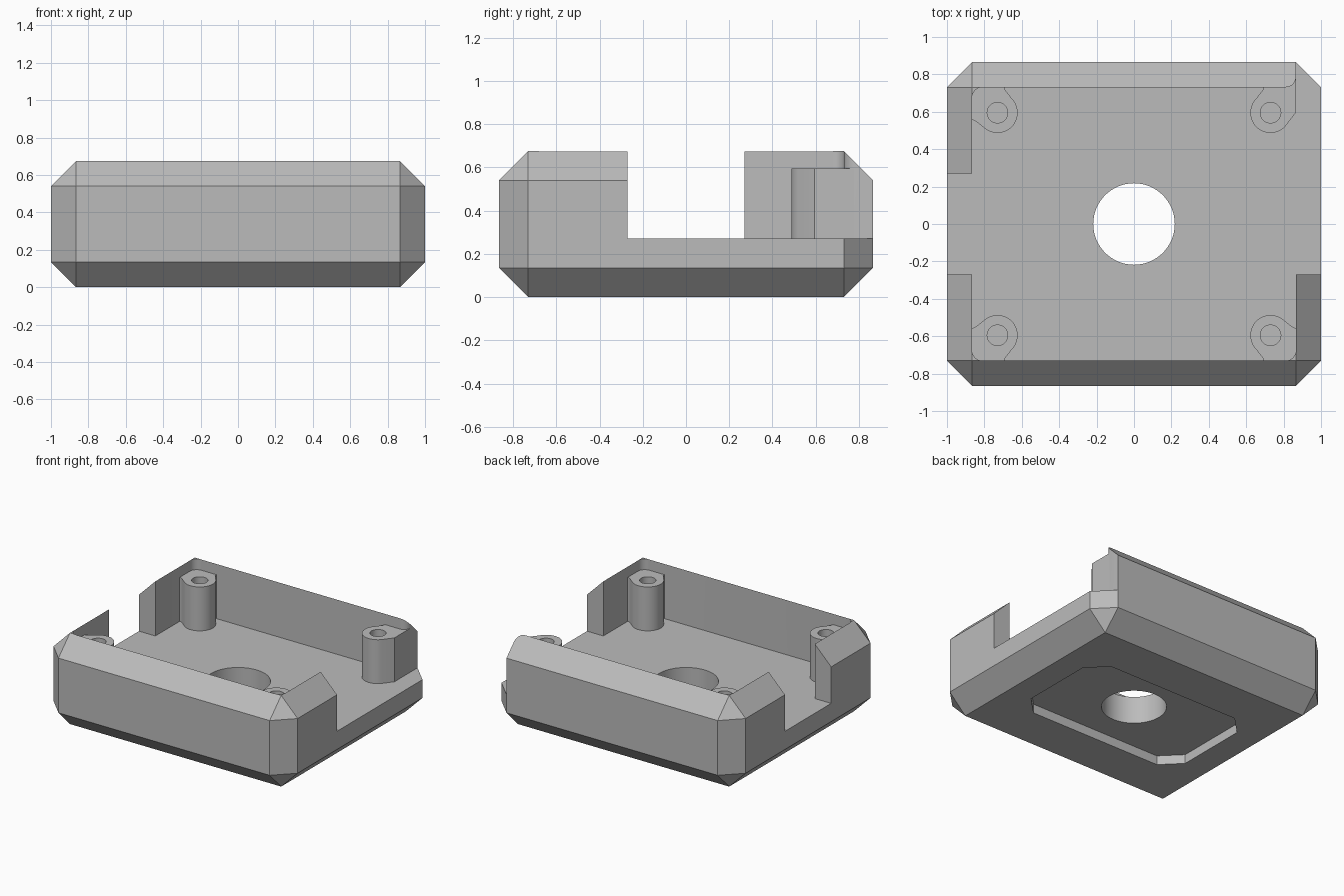
import bpy, bmesh
from math import cos, sin, pi, radians

if "Cube" in bpy.data.objects:
    bpy.data.objects.remove(bpy.data.objects["Cube"])

U = 0.135                      # wall thickness and chamfer size
HX, HY, H = 1.0, 0.865, 0.675  # half width, half depth, height
FLOOR = 2 * U
IX, IY = HX - U, HY - U        # inner half sizes

grey = bpy.data.materials.new("light grey")
grey.use_nodes = True
grey.diffuse_color = (0.5, 0.5, 0.5, 1)
grey.node_tree.nodes["Principled BSDF"].inputs["Base Color"].default_value = grey.diffuse_color


def arc(cx, cy, r, a0, a1, n):
    angles = [radians(a0 + (a1 - a0) * i / n) for i in range(n + 1)]
    return [(cx + r * cos(a), cy + r * sin(a)) for a in angles]


def prism(name, outline, z0, z1):
    """Extrude a flat outline between two heights."""
    bm = bmesh.new()
    face = bm.faces.new([bm.verts.new((x, y, z0)) for x, y in outline])
    top = bmesh.ops.extrude_face_region(bm, geom=[face])["geom"]
    verts = [v for v in top if isinstance(v, bmesh.types.BMVert)]
    bmesh.ops.translate(bm, verts=verts, vec=(0, 0, z1 - z0))
    bmesh.ops.recalc_face_normals(bm, faces=bm.faces)
    mesh = bpy.data.meshes.new(name)
    bm.to_mesh(mesh)
    bm.free()
    mesh.materials.append(grey)
    obj = bpy.data.objects.new(name, mesh)
    bpy.context.collection.objects.link(obj)
    return obj


def rect(x0, x1, y0, y1):
    return [(x0, y0), (x1, y0), (x1, y1), (x0, y1)]


def circle(cx, cy, r, n=48):
    return arc(cx, cy, r, 0, 360, n)[:-1]


def apply(obj, mod):
    bpy.ops.object.select_all(action="DESELECT")
    obj.select_set(True)
    bpy.context.view_layer.objects.active = obj
    bpy.ops.object.modifier_apply(modifier=mod.name)


def cut(obj, outline, z0, z1):
    cutter = prism("cutter", outline, z0, z1)
    mod = obj.modifiers.new("cut", "BOOLEAN")
    mod.operation, mod.solver, mod.object = "DIFFERENCE", "EXACT", cutter
    apply(obj, mod)
    bpy.data.objects.remove(cutter)


def smooth(obj):
    bpy.ops.object.select_all(action="DESELECT")
    obj.select_set(True)
    bpy.context.view_layer.objects.active = obj
    bpy.ops.object.shade_smooth_by_angle(angle=radians(25))


# Chamfered case
case = prism("case", rect(-HX, HX, -HY, HY), 0, H)
bevel = case.modifiers.new("chamfer", "BEVEL")
bevel.width, bevel.segments = U, 1
apply(case, bevel)

# Cavity with rounded corners; the back left corner rounds off the free wall end
R, E = 0.055, 0.001
cx, cy = IX + E - R, IY + E - R
cavity = (arc(-cx, -cy, R, 180, 270, 8) + arc(cx, -cy, R, 270, 360, 8)
          + arc(cx, IY + E + R, R, 0, -90, 8) + arc(-cx, cy, R, 90, 180, 8))
cut(case, cavity, FLOOR, 1)

# Side openings: a notch on one side, open through the back corner on the other
cut(case, rect(-1.2, -IX + 0.1, -FLOOR, FLOOR), FLOOR, 1)
cut(case, rect(IX, 1.2, -FLOOR, 1.2), FLOOR, 1)
cut(case, rect(IX - 0.1, 1.2, -FLOOR, FLOOR), FLOOR, 1)

# Centre hole and the octagonal recess underneath
cut(case, circle(0, 0, 0.218, 64), -1, 1)
px, py = 5 * U, 3 * U
cut(case, [(px, U - py + 0), (px, py - U), (px - U, py), (U - px, py),
           (-px, py - U), (-px, U - py), (U - px, -py), (px - U, -py)], -0.1, U / 2)
smooth(case)

# Corner screw posts, each webbed into its corner
PX, PY, PR, PTOP = 0.73, 0.595, 0.108, 0.595
for side, sx in (("left", 1), ("right", -1)):
    for end, sy in (("front", -1), ("back", 1)):
        free = sx > 0 and sy > 0
        ox = IX - PX + (0 if free else 0.02)
        oy = IY - PY + (0.065 if free else 0.02)
        web = [(ox, 0 if free else -0.04)]
        if not free:
            web += arc(U - 0.005, -0.06, 0.02, 90, 135, 4)
        shape = (web + arc(0, 0, PR, -45, -225, 28)
                 + arc(-0.06, U - 0.005, 0.02, -45, 0, 4) + [(-0.04, oy), (ox, oy)])
        post = prism(f"{end}_{side}_post", [(sx * (PX + x), sy * (PY + y)) for x, y in shape],
                     FLOOR - 0.02, PTOP)
        cut(post, circle(sx * PX, sy * PY, 0.055, 32), FLOOR, 1)
        smooth(post)
